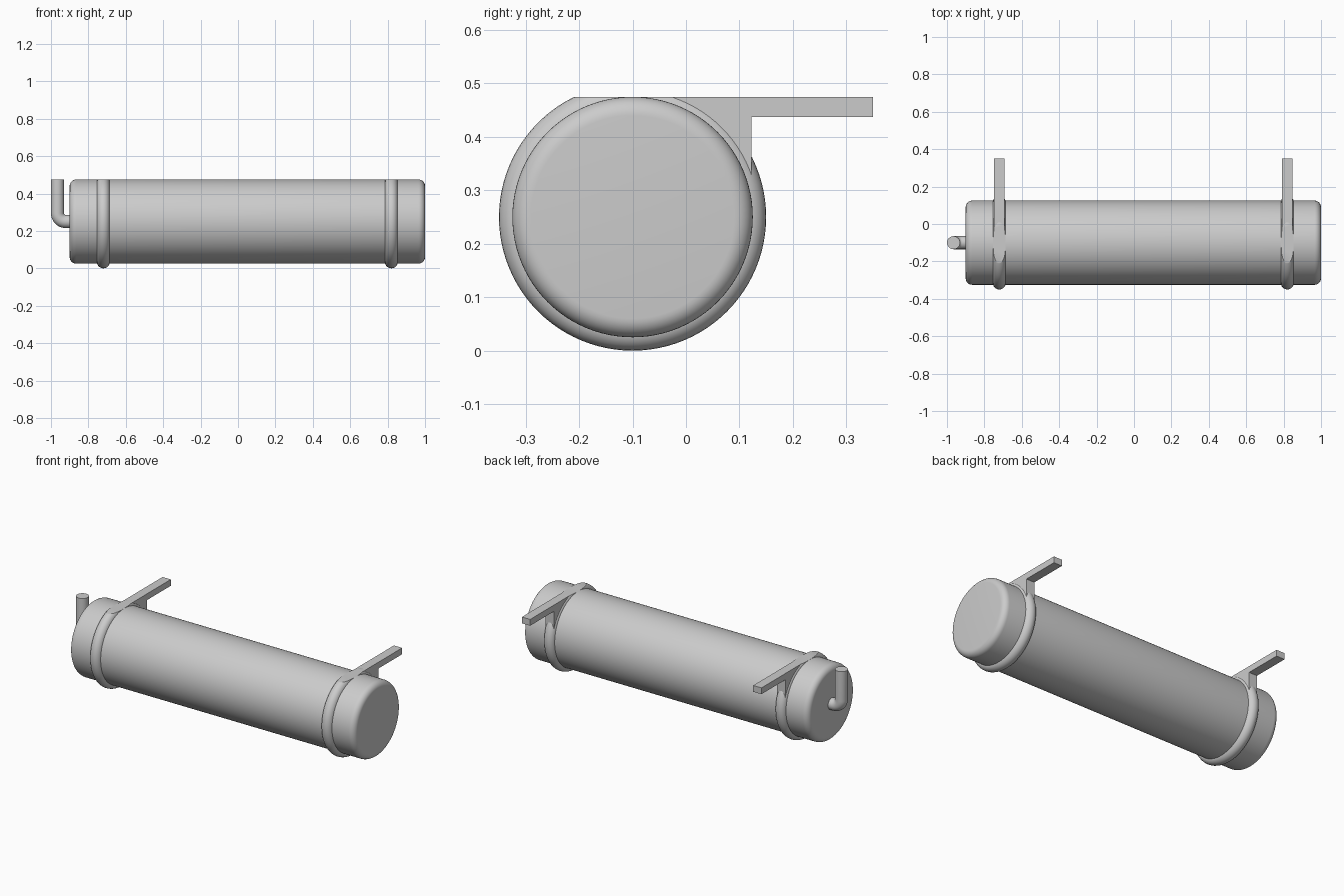
import bpy, bmesh, math
from mathutils import Matrix, Vector

if "Cube" in bpy.data.objects:
    bpy.data.objects.remove(bpy.data.objects["Cube"], do_unlink=True)

AXIS_Y, AXIS_Z, TOP = -0.1, 0.25, 0.475
RADIUS = 0.225
RING_MAJOR, RING_MINOR = 0.215, 0.035

grey = bpy.data.materials.new("plain grey")
grey.use_nodes = True
colour = (0.6, 0.6, 0.6, 1)
grey.diffuse_color = colour
grey.node_tree.nodes["Principled BSDF"].inputs["Base Color"].default_value = colour


def finish(name, bm, smooth=True):
    """Turn a bmesh into a named, shaded object."""
    bmesh.ops.recalc_face_normals(bm, faces=bm.faces)
    mesh = bpy.data.meshes.new(name)
    bm.to_mesh(mesh)
    bm.free()
    mesh.materials.append(grey)
    obj = bpy.data.objects.new(name, mesh)
    bpy.context.collection.objects.link(obj)
    if smooth:
        bpy.ops.object.select_all(action='DESELECT')
        obj.select_set(True)
        bpy.context.view_layer.objects.active = obj
        bpy.ops.object.shade_smooth_by_angle(angle=math.radians(30))
    return obj


# Tank: horizontal cylinder with rounded end rims
bm = bmesh.new()
place = Matrix.Translation((0.05, AXIS_Y, AXIS_Z)) @ Matrix.Rotation(math.pi / 2, 4, 'Y')
bmesh.ops.create_cone(bm, cap_ends=True, segments=96, radius1=RADIUS,
                      radius2=RADIUS, depth=1.9, matrix=place)
rims = [e for e in bm.edges if abs(e.verts[0].co.x - e.verts[1].co.x) < 0.01]
bmesh.ops.bevel(bm, geom=rims, offset=0.035, segments=8, profile=0.5, affect='EDGES')
finish("tank", bm)


# Clamp rings: tori trimmed flat at the top of the tank
def clamp_ring(name, x):
    bm = bmesh.new()
    circle = bmesh.ops.create_circle(
        bm, segments=24, radius=RING_MINOR,
        matrix=Matrix.Translation((x, AXIS_Y, AXIS_Z + RING_MAJOR)) @ Matrix.Rotation(math.pi / 2, 4, 'X')
        @ Matrix.Rotation(math.pi / 2, 4, 'X') @ Matrix.Rotation(math.pi / 2, 4, 'X'))
    # circle lies in the XZ plane; turn it so it spans x and the radial direction
    bmesh.ops.spin(bm, geom=circle["verts"] + bm.edges[:], cent=(x, AXIS_Y, AXIS_Z),
                   axis=(1, 0, 0), angle=math.tau, steps=96, use_merge=True)
    bmesh.ops.remove_doubles(bm, verts=bm.verts, dist=0.0001)
    cut = bmesh.ops.bisect_plane(bm, geom=bm.verts[:] + bm.edges[:] + bm.faces[:],
                                 plane_co=(0, 0, TOP), plane_no=(0, 0, 1), clear_outer=True)
    edges = [e for e in cut["geom_cut"] if isinstance(e, bmesh.types.BMEdge)]
    bmesh.ops.holes_fill(bm, edges=edges, sides=0)
    finish(name, bm)


# Brackets: flat arm reaching back, with a web down into the ring
def bracket(name, x, half=0.0275):
    profile = [(AXIS_Y, TOP), (0.35, TOP), (0.35, 0.437),
               (0.123, 0.437), (0.123, AXIS_Z), (AXIS_Y, AXIS_Z)]
    bm = bmesh.new()
    face = bm.faces.new([bm.verts.new((x - half, y, z)) for y, z in profile])
    out = bmesh.ops.extrude_face_region(bm, geom=[face])
    moved = [v for v in out["geom"] if isinstance(v, bmesh.types.BMVert)]
    bmesh.ops.translate(bm, verts=moved, vec=(2 * half, 0, 0))
    finish(name, bm, smooth=False)


for side, x in (("right", -0.72), ("left", 0.82)):
    clamp_ring(side + "_clamp_ring", x)
    bracket(side + "_bracket", x)

# Pipe: elbow leaving the right end and rising to the top
PIPE_X, PIPE_R, BEND, SIDES = -0.965, 0.035, 0.045, 32
path = [(PIPE_X, TOP, 0.0)]
for i in range(13):
    a = math.pi / 2 * i / 12
    path.append((PIPE_X + BEND * (1 - math.cos(a)), AXIS_Z + BEND * (1 - math.sin(a)), a))
path.append((-0.87, AXIS_Z, math.pi / 2))
bm = bmesh.new()
loops = []
for px, pz, a in path:
    across = Vector((math.cos(a), 0, math.sin(a)))
    loops.append([bm.verts.new(Vector((px, AXIS_Y, pz))
                               + across * PIPE_R * math.cos(t)
                               + Vector((0, PIPE_R * math.sin(t), 0)))
                  for t in (math.tau * k / SIDES for k in range(SIDES))])
for lower, upper in zip(loops, loops[1:]):
    for k in range(SIDES):
        n = (k + 1) % SIDES
        bm.faces.new((lower[k], lower[n], upper[n], upper[k]))
bm.faces.new(loops[0])
bm.faces.new(loops[-1])
finish("elbow_pipe", bm)
